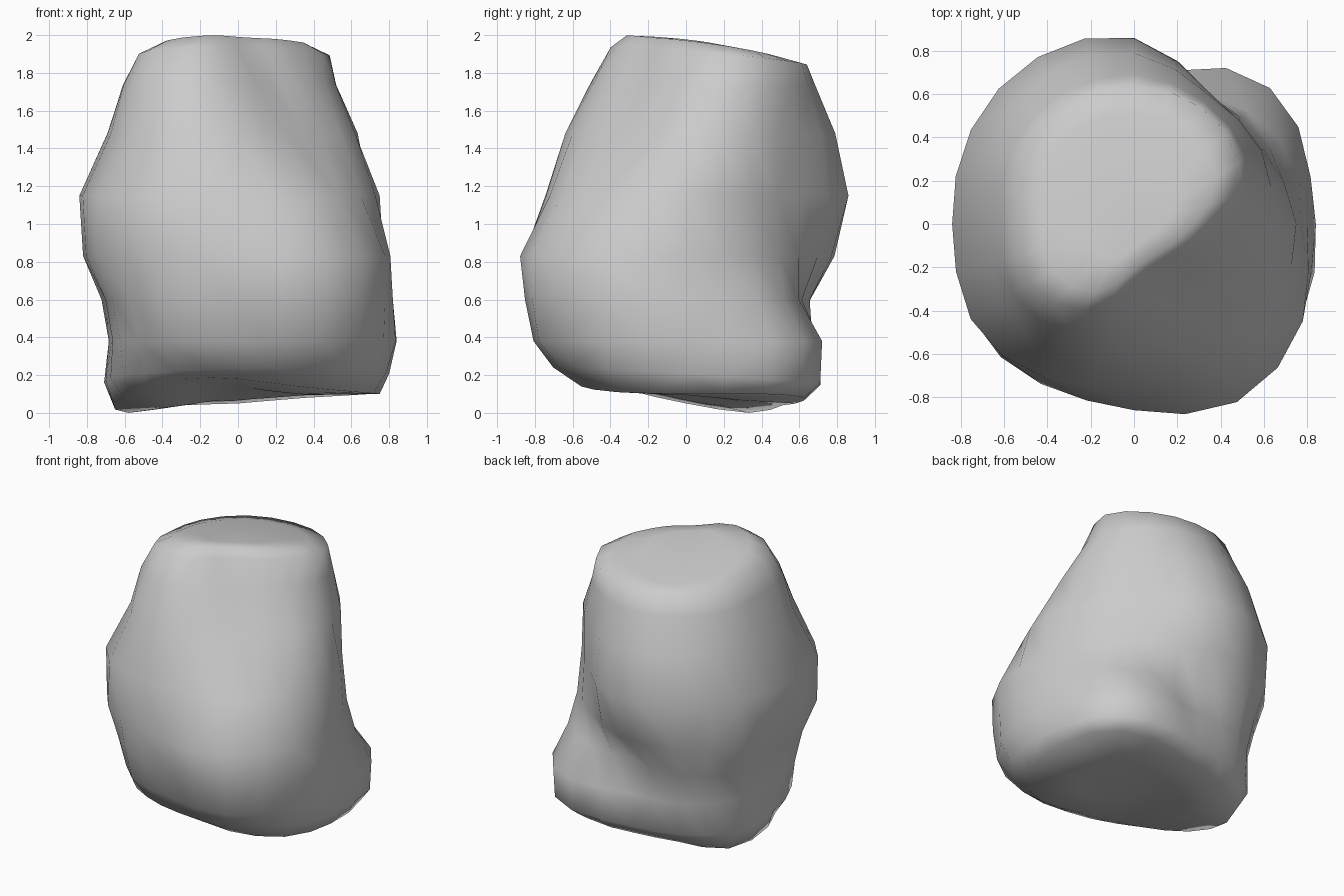
import bpy
import bmesh
from math import cos, sin, tau, radians
from mathutils import Vector

# Remove the default cube
cube = bpy.data.objects.get("Cube")
if cube:
    bpy.data.objects.remove(cube, do_unlink=True)

# Stone colour
stone = bpy.data.materials.new("stone_grey")
stone.use_nodes = True
grey = (0.6, 0.6, 0.6, 1.0)
stone.diffuse_color = grey
stone.node_tree.nodes["Principled BSDF"].inputs["Base Color"].default_value = grey

# Slices through the boulder: height, slope along the lean,
# and radii in hundredths going round from the +x side
LEAN = radians(108)
SLICES = [
    (0.19, -0.07, (80, 84, 80, 68, 70, 76, 70, 70, 66, 68, 78, 83)),   # foot
    (0.38, 0.00, (84, 85, 81, 67, 73, 75, 67, 72, 77, 77, 90, 89)),    # ledge
    (0.60, 0.00, (80, 78, 69, 61, 76, 80, 70, 77, 82, 82, 94, 90)),    # hollow
    (0.83, 0.00, (77, 72, 69, 77, 85, 87, 82, 85, 84, 86, 95, 90)),    # belly
    (1.15, 0.00, (75, 69, 70, 86, 89, 87, 84, 86, 81, 74, 76, 75)),    # overhang
    (1.48, 0.00, (62, 68, 69, 79, 80, 75, 69, 71, 71, 60, 50, 51)),    # shoulder
    (1.74, -0.03, (46, 60, 65, 69, 69, 66, 61, 64, 58, 42, 32, 35)),   # neck
    (1.905, -0.10, (35, 56, 62, 64, 64, 58, 53, 55, 46, 27, 22, 25)),  # brow
]

# Uneven lower rim: radii and heights in hundredths
RIM_RADII = (75, 79, 72, 58, 59, 67, 66, 60, 57, 56, 64, 73)
RIM_HEIGHTS = (10, 10, 8, 5, 4, 0, 5, 12, 18, 18, 14, 11)

# Lumps: centre, reach and outward push
LUMPS = [
    ((0.64, 0.62, 0.28), 0.34, 0.06),     # back spur
    ((-0.62, -0.60, 0.95), 0.36, 0.03),   # side knob
]


def refine(values):
    """Double the points of a closed slice with a smooth curve."""
    n = len(values)
    out = []
    for i in range(n):
        a, b, c, d = (values[(i + k) % n] / 100 for k in (-1, 0, 1, 2))
        out += [b, (9 * (b + c) - a - d) / 16]
    return out


def sloped(z, slope, radii):
    """Heights round a slice that slopes along the lean."""
    n = len(radii)
    return [z + slope * r * cos(tau * i / n - LEAN) for i, r in enumerate(radii)]


def add_ring(bm, radii, heights):
    """Place one slice."""
    n = len(radii)
    return [bm.verts.new((r * cos(tau * i / n), r * sin(tau * i / n), z))
            for i, (r, z) in enumerate(zip(radii, heights))]


def bridge(bm, low, high):
    """Join two slices with a band of faces."""
    n = len(low)
    for i in range(n):
        j = (i + 1) % n
        bm.faces.new((low[i], low[j], high[j], high[i]))


def push_out(bm, centre, reach, amount):
    """Swell the surface sideways around a point."""
    centre = Vector(centre)
    outward = Vector((centre.x, centre.y, 0)).normalized()
    for vert in bm.verts:
        near = 1 - (vert.co - centre).length / reach
        if near > 0:
            vert.co += outward * amount * near ** 0.5


bm = bmesh.new()

# Underside: a sole inside the uneven rim
rim_radii = refine(RIM_RADII)
rim_heights = [max(z, 0) for z in refine(RIM_HEIGHTS)]
sole_heights = [0.04 + 0.55 * z for z in rim_heights]
rings = [add_ring(bm, [r * 0.5 for r in rim_radii], sole_heights),
         add_ring(bm, rim_radii, rim_heights)]

# Body
for z, slope, hundredths in SLICES:
    radii = refine(hundredths)
    rings.append(add_ring(bm, radii, sloped(z, slope, radii)))

# Crown from shrunken brow slices
for z, slope, scale in ((1.957, -0.165, 0.79), (1.97, -0.165, 0.4)):
    radii = [r * scale for r in refine(SLICES[-1][2])]
    rings.append(add_ring(bm, radii, sloped(z, slope, radii)))

for low, high in zip(rings, rings[1:]):
    bridge(bm, low, high)

for lump in LUMPS:
    push_out(bm, *lump)

# Close both ends
bm.faces.new(rings[0])
bm.faces.new(rings[-1])
bmesh.ops.triangulate(bm, faces=bm.faces[:])
bmesh.ops.recalc_face_normals(bm, faces=bm.faces[:])
for face in bm.faces:
    face.smooth = True

mesh = bpy.data.meshes.new("boulder")
bm.to_mesh(mesh)
bm.free()
mesh.materials.append(stone)
boulder = bpy.data.objects.new("boulder", mesh)
bpy.context.scene.collection.objects.link(boulder)
